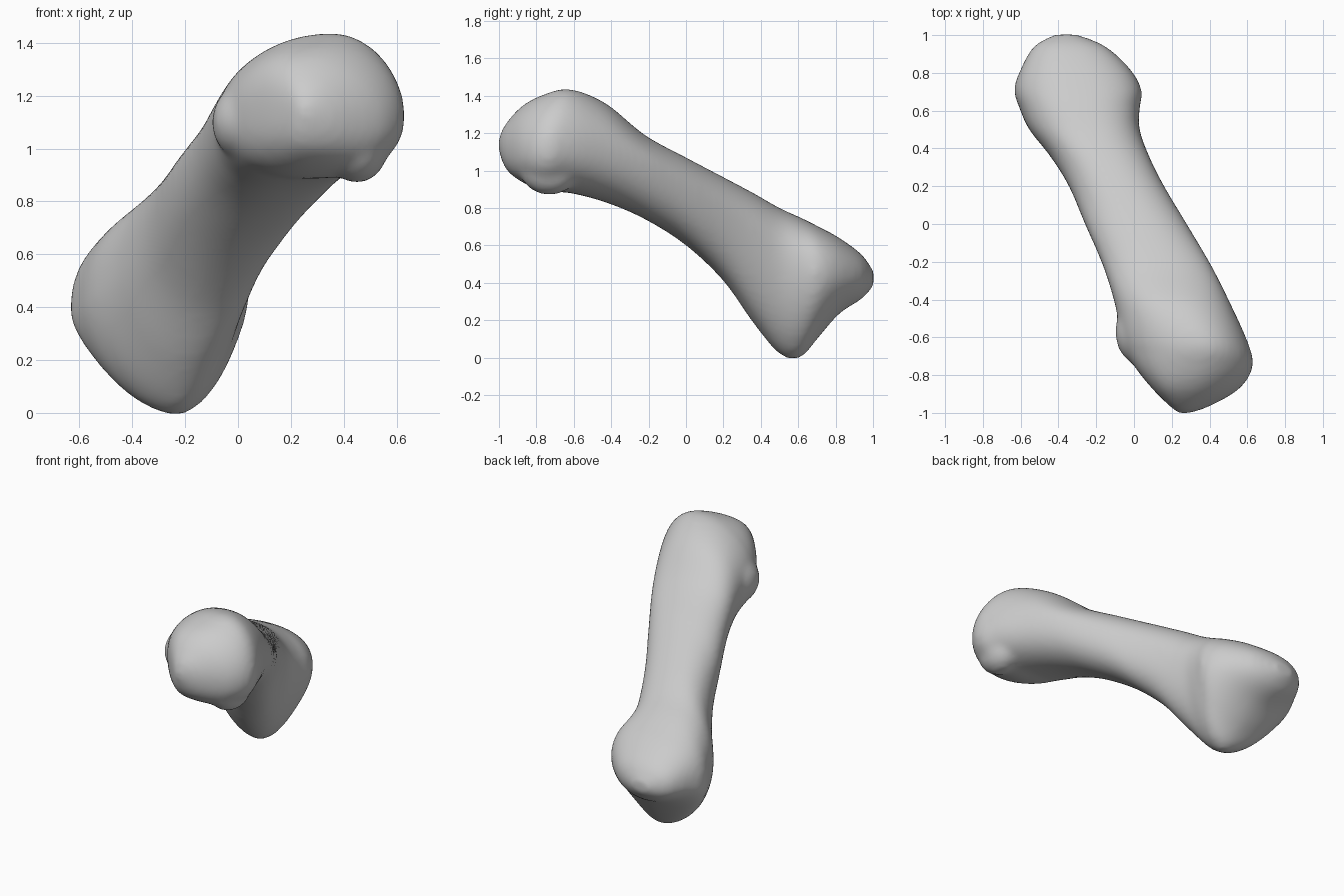
import bpy, bmesh, math
from mathutils import Vector, Matrix

if "Cube" in bpy.data.objects:
    bpy.data.objects.remove(bpy.data.objects["Cube"])

# Cross-sections from head (front) to base (back):
# y, left x, right x, bottom z, top z, z of left edge, z of right edge, x of bottom, x of top
SECTIONS = [
    (-1.00, 0.235, 0.30, 1.10, 1.18, 1.14, 1.13, 0.27, 0.27),
    (-0.96, 0.185, 0.41, 1.005, 1.255, 1.14, 1.12, 0.28, 0.27),
    (-0.87, 0.095, 0.56, 0.935, 1.35, 1.14, 1.11, 0.31, 0.29),
    (-0.75, 0.00, 0.63, 0.89, 1.41, 1.13, 1.12, 0.29, 0.34),
    (-0.62, -0.065, 0.60, 0.88, 1.435, 1.11, 1.14, 0.22, 0.35),
    (-0.43, -0.10, 0.515, 0.83, 1.36, 1.07, 1.12, 0.16, 0.25),
    (-0.22, -0.165, 0.41, 0.74, 1.19, 0.98, 1.04, 0.09, 0.14),
    (0.00, -0.26, 0.28, 0.60, 1.07, 0.85, 0.91, -0.03, 0.05),
    (0.20, -0.345, 0.16, 0.41, 0.965, 0.70, 0.79, -0.13, -0.06),
    (0.36, -0.445, 0.08, 0.185, 0.88, 0.54, 0.68, -0.20, -0.15),
    (0.50, -0.555, 0.03, 0.02, 0.80, 0.44, 0.56, -0.23, -0.22),
    (0.61, -0.605, 0.03, 0.00, 0.75, 0.40, 0.48, -0.235, -0.26),
    (0.71, -0.635, 0.04, 0.11, 0.70, 0.38, 0.45, -0.26, -0.28),
    (0.82, -0.60, -0.02, 0.235, 0.64, 0.41, 0.45, -0.29, -0.31),
    (0.94, -0.53, -0.15, 0.315, 0.55, 0.42, 0.44, -0.34, -0.34),
    (1.003, -0.42, -0.30, 0.385, 0.46, 0.42, 0.42, -0.36, -0.36),
]
STEPS, SIDES = 6, 48


def spline(i, t):
    """Catmull-Rom blend of all section values between rows i and i+1."""
    n = len(SECTIONS) - 1
    rows = [SECTIONS[min(max(k, 0), n)] for k in (i - 1, i, i + 1, i + 2)]
    return [0.5 * (2 * b + (c - a) * t + (2 * a - 5 * b + 4 * c - d) * t * t
                   + (3 * b - a - 3 * c + d) * t ** 3) for a, b, c, d in zip(*rows)]


def clamp(v):
    return min(max(v, 0), 1)


def ring(bm, s):
    """Four superellipse quadrants through the left, right, top and bottom points."""
    y, xl, xr, zb, zt, zl, zr, xb, xt = s
    wedge = clamp((y - 0.1) / 0.4) * clamp((1.05 - y) / 0.3)
    head = clamp((-y - 0.3) / 0.3)
    nose = clamp((-y - 0.68) / 0.2)
    verts = []
    for k in range(SIDES):
        a = 2 * math.pi * k / SIDES
        c, d = math.cos(a), math.sin(a)
        side = Vector((xr, zr)) if c >= 0 else Vector((xl, zl))
        end = Vector((xt, zt)) if d >= 0 else Vector((xb, zb))
        # rounded head, fuller towards its front left; narrow lower wedge at the base
        if d >= 0:
            p = 2.2 - 0.2 * head + 0.2 * wedge + (0.7 * nose if c < 0 else -0.1 * nose)
        else:
            p = 2.1 + 0.2 * head - 0.3 * wedge + (0.4 * nose if c < 0 else -0.1 * wedge * 0)
            if c < 0:
                p -= 0.08 * wedge
        u, v = abs(c) ** (2 / p), abs(d) ** (2 / p)
        x = end.x + (side.x - end.x) * u
        z = side.y + (end.y - side.y) * v
        verts.append(bm.verts.new((x, y, z)))
    return verts


def knob(bm, centre, radii):
    m = Matrix.Translation(centre) @ Matrix.Diagonal((*radii, 1))
    bmesh.ops.create_uvsphere(bm, u_segments=24, v_segments=16, radius=1, matrix=m)


# Shaft, head and base as one loft
bm = bmesh.new()
rings = [ring(bm, spline(i, j / STEPS))
         for i in range(len(SECTIONS) - 1) for j in range(STEPS)]
rings.append(ring(bm, SECTIONS[-1]))
for a, b in zip(rings, rings[1:]):
    for k in range(SIDES):
        n = (k + 1) % SIDES
        bm.faces.new((a[k], a[n], b[n], b[k]))
bm.faces.new(rings[0])
bm.faces.new(rings[-1])
bmesh.ops.recalc_face_normals(bm, faces=bm.faces)

# Soft knobs on the side and underside of the head
knob(bm, (0.04, -0.57, 1.10), (0.14, 0.18, 0.15))
knob(bm, (0.45, -0.73, 1.01), (0.12, 0.16, 0.14))

mesh = bpy.data.meshes.new("long_bone")
bm.to_mesh(mesh)
bm.free()
bone = bpy.data.objects.new("long_bone", mesh)
bpy.context.collection.objects.link(bone)

# Fuse everything and soften the joins
fuse = bone.modifiers.new("fuse", 'REMESH')
fuse.mode = 'VOXEL'
fuse.voxel_size = 0.02
fuse.use_smooth_shade = True
soft = bone.modifiers.new("soften", 'SMOOTH')
soft.factor = 0.5
soft.iterations = 8
